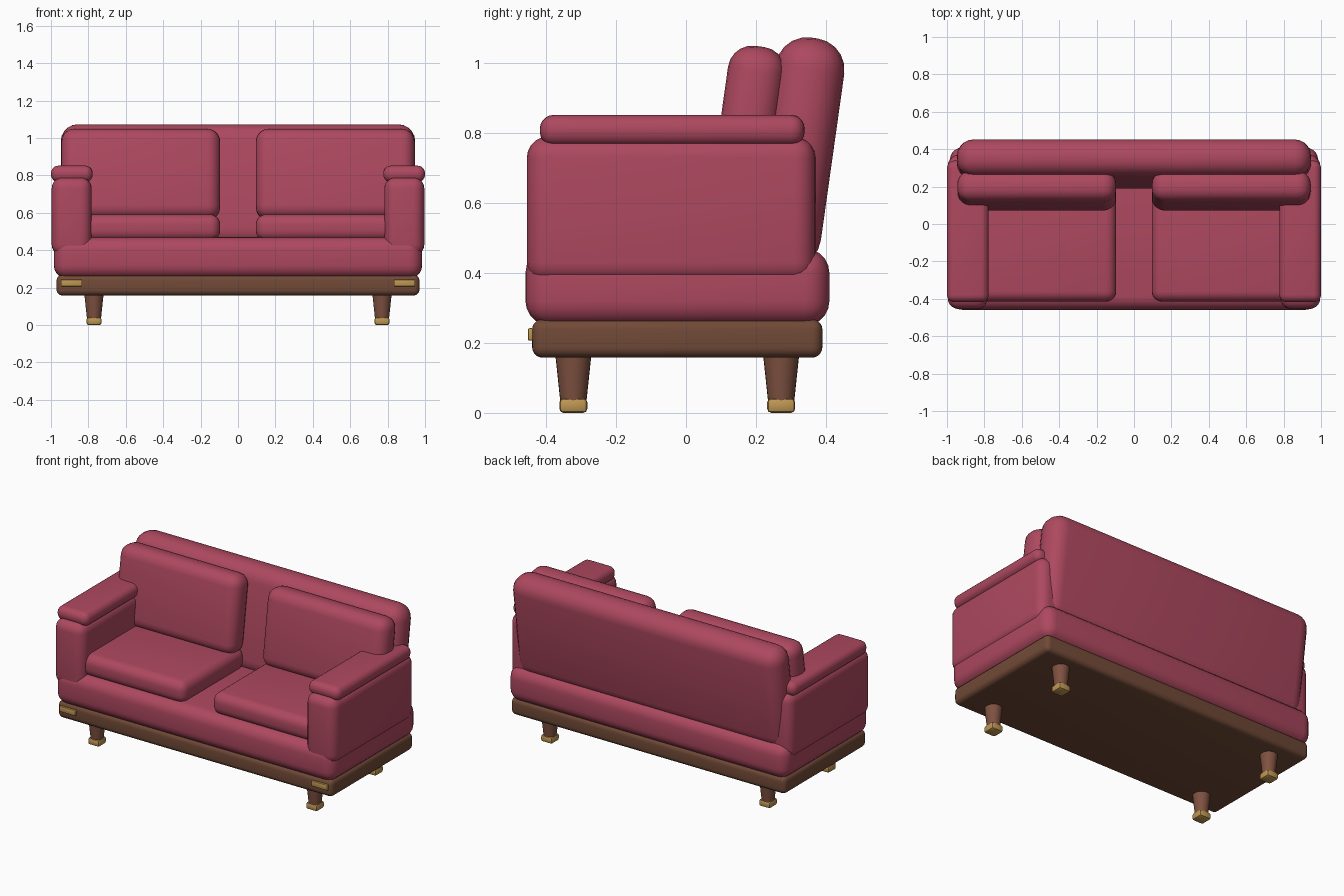
import bpy, bmesh
from math import radians
from mathutils import Matrix

default = bpy.data.objects.get("Cube")
if default:
    bpy.data.objects.remove(default, do_unlink=True)


def material(name, rgb):
    mat = bpy.data.materials.new(name)
    mat.use_nodes = True
    mat.diffuse_color = (*rgb, 1)
    mat.node_tree.nodes["Principled BSDF"].inputs["Base Color"].default_value = (*rgb, 1)
    return mat


fabric = material("rose fabric", (0.42, 0.065, 0.115))
frame_wood = material("frame wood", (0.165, 0.068, 0.038))
leg_wood = material("leg wood", (0.21, 0.082, 0.052))
brass = material("brass", (0.52, 0.31, 0.085))


def finish(name, bm, mat):
    mesh = bpy.data.meshes.new(name)
    bm.to_mesh(mesh)
    bm.free()
    mesh.materials.append(mat)
    obj = bpy.data.objects.new(name, mesh)
    bpy.context.collection.objects.link(obj)
    bpy.ops.object.select_all(action='DESELECT')
    obj.select_set(True)
    bpy.context.view_layer.objects.active = obj
    bpy.ops.object.shade_smooth_by_angle(angle=radians(40))
    return obj


def soft_box(name, x, y, z, bevel, mat, tilt=0, segments=5):
    """Rounded box from (min, max) ranges, leaned back about its centre."""
    bm = bmesh.new()
    bmesh.ops.create_cube(bm, size=1)
    bmesh.ops.scale(bm, vec=[b - a for a, b in (x, y, z)], verts=bm.verts)
    bmesh.ops.bevel(bm, geom=bm.edges[:], offset=bevel, segments=segments,
                    profile=0.5, affect='EDGES', clamp_overlap=True)
    bmesh.ops.rotate(bm, matrix=Matrix.Rotation(radians(-tilt), 3, 'X'), verts=bm.verts)
    bmesh.ops.translate(bm, vec=[(a + b) / 2 for a, b in (x, y, z)], verts=bm.verts)
    return finish(name, bm, mat)


def tapered_leg(name, x, y, bottom, top, r_bottom, r_top):
    bm = bmesh.new()
    bmesh.ops.create_cone(bm, cap_ends=True, segments=24, radius1=r_bottom,
                          radius2=r_top, depth=top - bottom)
    bmesh.ops.translate(bm, vec=(x, y, (top + bottom) / 2), verts=bm.verts)
    return finish(name, bm, leg_wood)


# Frame, seat base and leaning backrest
soft_box("frame", (-0.97, 0.97), (-0.44, 0.39), (0.158, 0.268), 0.03, frame_wood)
soft_box("seat_base", (-0.985, 0.985), (-0.459, 0.41), (0.25, 0.47), 0.07, fabric)
soft_box("backrest", (-0.947, 0.947), (0.222, 0.42), (0.415, 1.075), 0.09, fabric, tilt=8)

for side, s in (("left", 1), ("right", -1)):
    def span(a, b):
        return tuple(sorted((s * a, s * b)))

    # Arms with padded rests
    soft_box(side + "_arm", span(0.782, 0.996), (-0.455, 0.37), (0.37, 0.79), 0.06, fabric)
    soft_box(side + "_armrest", span(0.777, 1.0), (-0.418, 0.339), (0.764, 0.852), 0.04, fabric)

    # Loose cushions
    soft_box(side + "_seat_cushion", span(0.095, 0.9), (-0.415, 0.22), (0.45, 0.592), 0.055, fabric)
    soft_box(side + "_back_cushion", span(0.095, 0.945), (0.095, 0.26), (0.56, 1.05), 0.07,
             fabric, tilt=8)

    # Brass plate on the frame front
    soft_box(side + "_plate", span(0.833, 0.947), (-0.452, -0.436), (0.207, 0.242), 0.004,
             brass, segments=2)

    # Tapered legs with square brass feet
    for end, y in (("front", -0.322), ("back", 0.272)):
        x = s * 0.77
        tapered_leg(f"{end}_{side}_leg", x, y, 0.01, 0.17, 0.035, 0.052)
        soft_box(f"{end}_{side}_foot", (x - 0.04, x + 0.04), (y - 0.04, y + 0.04), (0, 0.042),
                 0.012, brass, segments=2)
